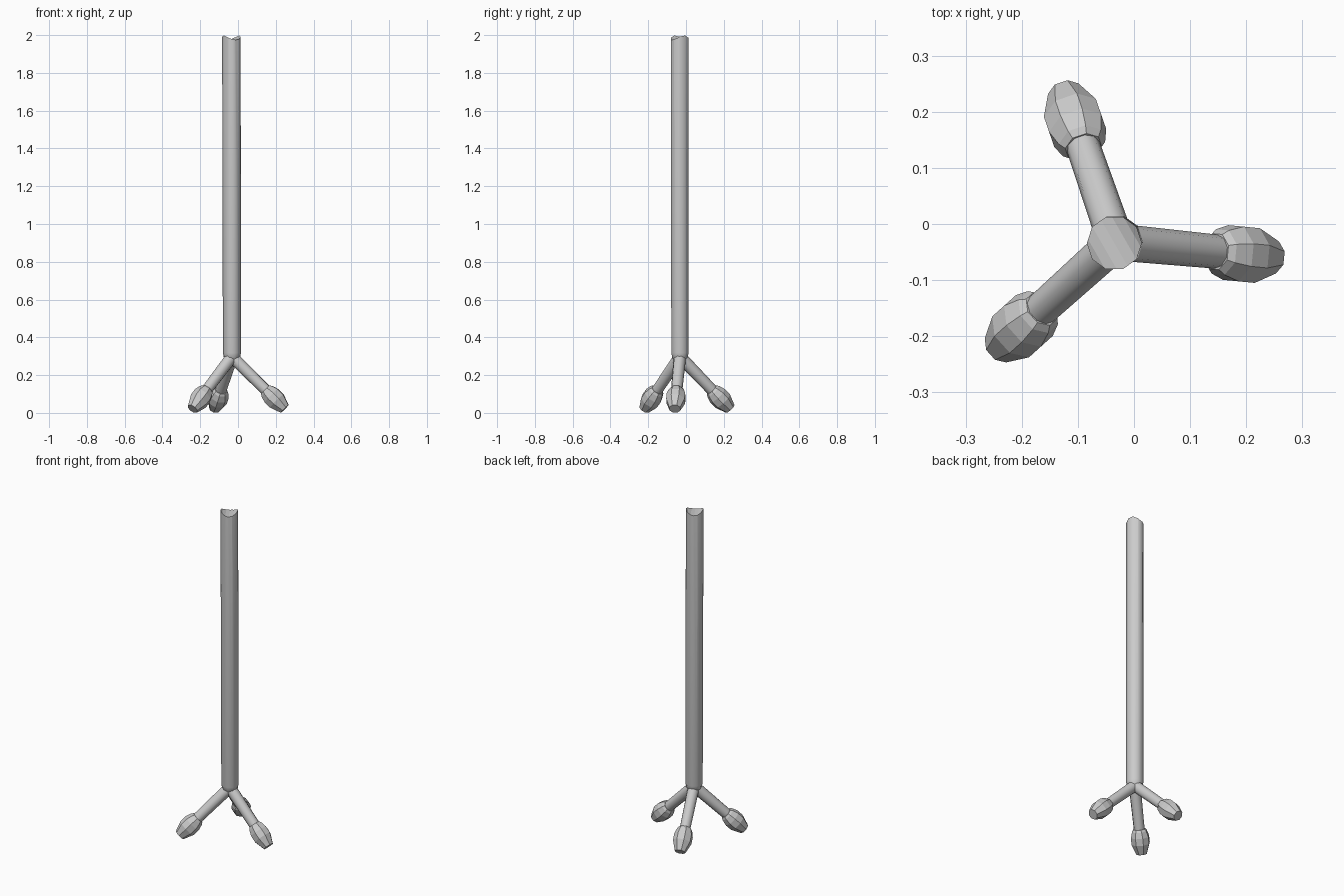
import bpy, math
from mathutils import Vector

if "Cube" in bpy.data.objects:
    bpy.data.objects.remove(bpy.data.objects["Cube"])


def lathe(name, start, direction, profile, sides, smooth, phase=0.0):
    """Capped surface of revolution; profile = (distance along axis, radius)."""
    d = direction.normalized()
    side = d.cross(Vector((0, 0, 1)))
    side = side.normalized() if side.length > 0.1 else Vector((1, 0, 0))
    up = side.cross(d).normalized()
    verts, faces = [], []
    for dist, r in profile:
        for i in range(sides):
            a = math.tau * i / sides + phase
            verts.append(start + d * dist + side * (r * math.cos(a)) + up * (r * math.sin(a)))
    for k in range(len(profile) - 1):
        for i in range(sides):
            j = (i + 1) % sides
            b = k * sides
            faces.append((b + i, b + i + sides, b + j + sides, b + j))
    last = (len(profile) - 1) * sides
    faces.append(tuple(range(sides)))
    faces.append(tuple(last + i for i in reversed(range(sides))))
    mesh = bpy.data.meshes.new(name)
    mesh.from_pydata(verts, [], faces)
    obj = bpy.data.objects.new(name, mesh)
    bpy.context.collection.objects.link(obj)
    bpy.ops.object.select_all(action='DESELECT')
    bpy.context.view_layer.objects.active = obj
    obj.select_set(True)
    bpy.ops.object.mode_set(mode='EDIT')
    bpy.ops.mesh.select_all(action='SELECT')
    bpy.ops.mesh.normals_make_consistent(inside=False)
    bpy.ops.object.mode_set(mode='OBJECT')
    if smooth:
        bpy.ops.object.shade_smooth_by_angle(angle=math.radians(50))
    return obj


# Slightly leaning pole, narrowing where the legs meet
hub = Vector((-0.032, -0.032, 0.298))
top = Vector((-0.035, -0.034, 2.0))
axis = top - hub
pole = lathe("pole", hub, axis,
             [(-0.03, 0.025), (-0.005, 0.043), (0.02, 0.048), (axis.length, 0.049)], 10, True)

# Scooped groove across the pole top
groove_dir = Vector((0.5, -0.87, 0)).normalized()
cutter = lathe("groove_cutter", top + Vector((0, 0, 0.038)) - groove_dir * 0.1,
               groove_dir, [(0, 0.0635), (0.2, 0.0635)], 20, False)
cutter.hide_render = True
cutter.hide_viewport = True
cut = pole.modifiers.new("groove", 'BOOLEAN')
cut.operation = 'DIFFERENCE'
cut.solver = 'EXACT'
cut.object = cutter

# Three splayed legs with faceted feet
for n, deg in enumerate((-5.5, 109, 222), 1):
    a = math.radians(deg)
    d = Vector((math.cos(a), math.sin(a), -0.985)).normalized()
    lathe(f"leg_{n}", hub, d, [(0, 0.033), (0.29, 0.030)], 10, True)
    lathe(f"foot_{n}", hub + d * 0.25, d,
          [(0, 0.034), (0.012, 0.043), (0.045, 0.053), (0.085, 0.053), (0.144, 0.031)],
          8, False, math.pi / 8)
